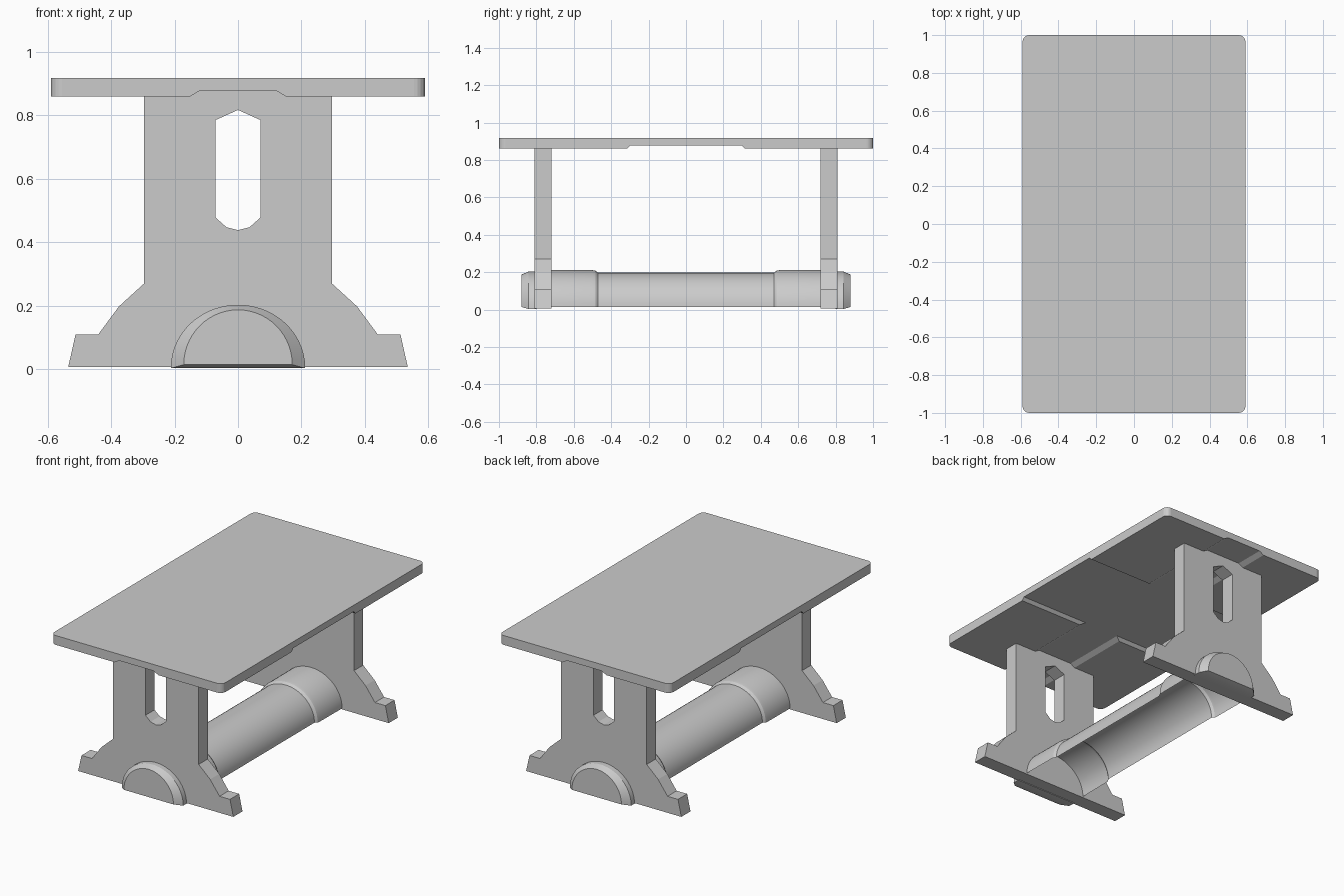
import bpy, bmesh, math

if "Cube" in bpy.data.objects:
    bpy.data.objects.remove(bpy.data.objects["Cube"])


def finish(name, bm):
    me = bpy.data.meshes.new(name)
    bm.to_mesh(me)
    bm.free()
    ob = bpy.data.objects.new(name, me)
    bpy.context.collection.objects.link(ob)
    return ob


def prism(name, pts, axis, a, b, open_centre=False):
    """Extrude a 2D profile along an axis from a to b."""
    place = {'x': lambda p, t: (t, p[0], p[1]),
             'y': lambda p, t: (p[0], t, p[1]),
             'z': lambda p, t: (p[0], p[1], t)}[axis]
    bm = bmesh.new()
    face = bm.faces.new([bm.verts.new(place(p, a)) for p in pts])
    ext = bmesh.ops.extrude_face_region(bm, geom=[face], use_keep_orig=True)
    d = [c - e for c, e in zip(place((0, 0), b), place((0, 0), a))]
    verts = [g for g in ext['geom'] if isinstance(g, bmesh.types.BMVert)]
    bmesh.ops.translate(bm, verts=verts, vec=d)
    bmesh.ops.recalc_face_normals(bm, faces=bm.faces[:])
    if open_centre:
        seam = [f for f in bm.faces if all(abs(v.co.x) < 1e-6 for v in f.verts)]
        bmesh.ops.delete(bm, geom=seam, context='FACES_ONLY')
    return finish(name, bm)


def arch(name, stations, solid, n=28):
    """Loft half ellipses given as (y, half width, base z, top z)."""
    bm = bmesh.new()
    rings = []
    for y, w, z0, z1 in stations:
        rings.append([bm.verts.new((w * math.cos(math.pi * i / n), y,
                                    z0 + (z1 - z0) * math.sin(math.pi * i / n)))
                      for i in range(n + 1)])
    for r, s in zip(rings, rings[1:]):
        for i in range(n):
            bm.faces.new((r[i], s[i], s[i + 1], r[i + 1]))
        if solid:
            bm.faces.new((r[n], s[n], s[0], r[0]))
    if solid:
        bm.faces.new(rings[0])
        bm.faces.new(rings[-1][::-1])
    bm.normal_update()
    if max(bm.faces, key=lambda f: f.calc_center_median().z).normal.z < 0:
        bmesh.ops.reverse_faces(bm, faces=bm.faces[:])
    return finish(name, bm)


def mirror(ob, x, y):
    m = ob.modifiers.new("Mirror", 'MIRROR')
    m.use_axis = (x, y, False)


def smooth(ob):
    bpy.ops.object.select_all(action='DESELECT')
    ob.select_set(True)
    bpy.context.view_layer.objects.active = ob
    bpy.ops.object.shade_smooth_by_angle(angle=math.radians(20))


# Table top with rounded corners
R, W, L = 0.035, 0.59, 1.0
outline = []
for k, (sx, sy) in enumerate([(1, 1), (-1, 1), (-1, -1), (1, -1)]):
    for i in range(6):
        t = math.pi / 2 * (k + i / 5)
        outline.append((sx * (W - R) + R * math.cos(t),
                        sy * (L - R) + R * math.sin(t)))
top = prism("table_top", outline, 'z', 0.86, 0.918)

# Shallow crossed recesses in the underside
for axis, outer, inner, reach in (('y', 0.15, 0.12, 1.2), ('x', 0.315, 0.298, 0.8)):
    pts = [(-outer, 0.86), (-outer, 0.8), (outer, 0.8), (outer, 0.86),
           (inner, 0.878), (-inner, 0.878)]
    cutter = prism("recess_cutter_" + axis, pts, axis, -reach, reach)
    cutter.hide_render = True
    cutter.hide_viewport = True
    cutter.display_type = 'WIRE'
    mod = top.modifiers.new("Recess", 'BOOLEAN')
    mod.operation = 'DIFFERENCE'
    mod.solver = 'EXACT'
    mod.object = cutter

# Trestle panels with feet and a tall slot (half profile, mirrored)
half = [(0, 0.007), (0.535, 0.007), (0.512, 0.11), (0.44, 0.11), (0.375, 0.198),
        (0.296, 0.27), (0.296, 0.86), (0.15, 0.86), (0.12, 0.878), (0, 0.878),
        (0, 0.817), (0.071, 0.785), (0.071, 0.478), (0.036, 0.447), (0, 0.438)]
panel = prism("trestle_panels", half, 'y', 0.72, 0.81, open_centre=True)
mirror(panel, True, True)

# Arched stretcher: open shell with thicker collars next to the panels
side = [(0.73, 0.214, 0.013, 0.211), (0.50, 0.212, 0.013, 0.211),
        (0.485, 0.210, 0.013, 0.208), (0.47, 0.198, 0.015, 0.197)]
beam = arch("stretcher", side + [(-y, w, a, b) for y, w, a, b in side[::-1]], False)
smooth(beam)

# Bevelled end caps outside the panels
cap = arch("end_caps", [(0.80, 0.212, 0.003, 0.203), (0.842, 0.212, 0.003, 0.203),
                        (0.88, 0.171, 0.014, 0.187)], True)
smooth(cap)
mirror(cap, False, True)
